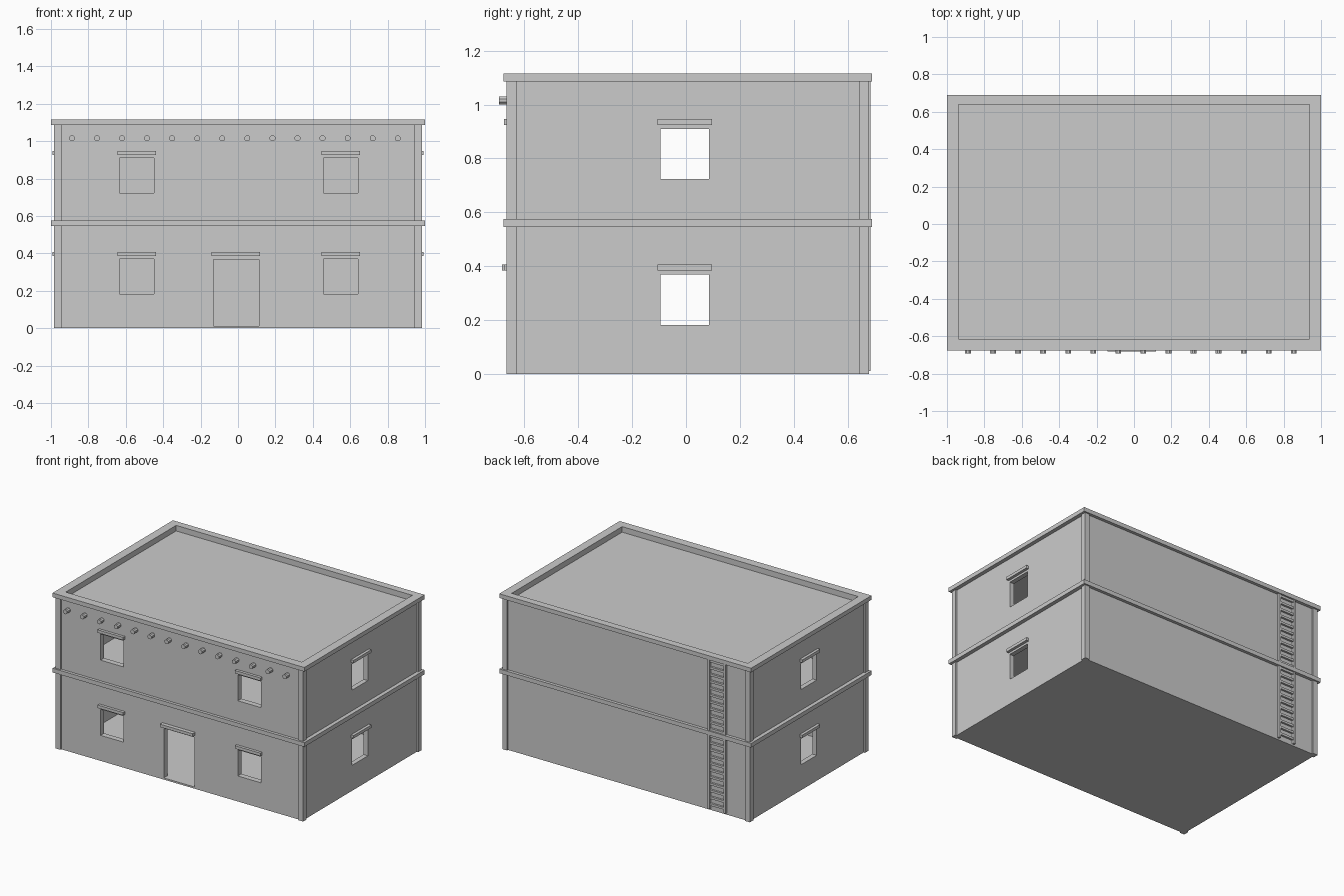
import bpy, bmesh, math
from mathutils import Matrix, Vector

if "Cube" in bpy.data.objects:
    bpy.data.objects.remove(bpy.data.objects["Cube"])


def make(name, bm):
    bmesh.ops.recalc_face_normals(bm, faces=bm.faces)
    me = bpy.data.meshes.new(name)
    bm.to_mesh(me)
    bm.free()
    ob = bpy.data.objects.new(name, me)
    bpy.context.collection.objects.link(ob)
    return ob


def boxes(name, items):
    """Each item is (x0, x1, y0, y1, z0, z1)."""
    bm = bmesh.new()
    for x0, x1, y0, y1, z0, z1 in items:
        mid = Vector((x0 + x1, y0 + y1, z0 + z1)) / 2
        size = (x1 - x0, y1 - y0, z1 - z0, 1)
        bmesh.ops.create_cube(bm, size=1, matrix=Matrix.Translation(mid) @ Matrix.Diagonal(size))
    return make(name, bm)


def ring(name, outer, inner, z0, z1):
    """Rectangular frame; outer and inner are (x0, x1, y0, y1)."""
    bm = bmesh.new()
    loops = []
    for z in (z0, z1):
        for x0, x1, y0, y1 in (outer, inner):
            loops.append([bm.verts.new((x, y, z)) for x, y in ((x0, y0), (x1, y0), (x1, y1), (x0, y1))])
    ob, ib, ot, it = loops
    for a, b in ((ob, ib), (ib, it), (it, ot), (ot, ob)):
        for i in range(4):
            j = (i + 1) % 4
            bm.faces.new((a[i], a[j], b[j], b[i]))
    return make(name, bm)


WALL = (-0.972, 0.972, -0.655, 0.668)
INNER = (-0.938, 0.938, -0.615, 0.638)
TRIM = (-1.0, 1.0, -0.676, 0.690)
SILLS = (0.183, 0.723)          # window bottoms on each storey
WIN_H = 0.187

# Hollow walls with door and window openings
walls = ring("walls", WALL, INNER, 0.0, 1.09)
holes = [(-0.131, 0.112, -0.8, -0.5, 0.012, 0.368)]
lintels = [(-0.142, 0.118, -0.683, -0.64, 0.385, 0.406)]
for z in SILLS:
    top = z + WIN_H
    lz0, lz1 = top + 0.015, top + 0.036
    for cx in (-0.541, 0.549):
        holes.append((cx - 0.092, cx + 0.092, -0.8, -0.5, z, top))
        lintels.append((cx - 0.102, cx + 0.102, -0.675, -0.64, lz0, lz1))
    for s in (-1, 1):
        holes.append((*sorted((s * 0.85, s * 1.1)), -0.094, 0.085, z, top))
        lintels.append((*sorted((s * 0.95, s * 0.992)), -0.105, 0.097, lz0, lz1))
cutter = boxes("opening_cutter", holes)
cutter.hide_render = True
mod = walls.modifiers.new("openings", 'BOOLEAN')
mod.operation = 'DIFFERENCE'
mod.solver = 'EXACT'
mod.object = cutter
bpy.context.view_layer.update()
cut_mesh = bpy.data.meshes.new_from_object(walls.evaluated_get(bpy.context.evaluated_depsgraph_get()))
walls.modifiers.clear()
walls.data = cut_mesh
bpy.data.objects.remove(cutter)

# Lintels over the openings
boxes("lintels", lintels)

# Floors and roof deck
x0, x1, y0, y1 = WALL
boxes("ground_floor", [(x0, x1, y0, y1, 0.0, 0.012)])
ix0, ix1, iy0, iy1 = INNER
boxes("upper_floor", [(ix0 - .01, ix1 + .01, iy0 - .01, iy1 + .01, 0.545, 0.573)])
boxes("roof_deck", [(ix0 - .01, ix1 + .01, iy0 - .01, iy1 + .01, 1.05, 1.075)])

# Corner pillars
boxes("corner_pillars", [(px, px + 0.038, py, py + 0.038, 0.0, 1.09)
                         for px in (-0.983, 0.945) for py in (-0.665, 0.641)])

# Storey band and parapet cap
ring("storey_band", TRIM, INNER, 0.545, 0.575)
ring("parapet_cap", TRIM, INNER, 1.085, 1.115)

# Row of round roof beam ends on the front
bm = bmesh.new()
for i in range(14):
    m = Matrix.Translation((-0.888 + i * 0.134, -0.663, 1.015)) @ Matrix.Rotation(math.pi / 2, 4, 'X')
    m = m @ Matrix.Rotation(math.pi / 8, 4, 'Z')
    bmesh.ops.create_cone(bm, cap_ends=True, segments=8, radius1=0.0165, radius2=0.0165, depth=0.06, matrix=m)
make("roof_beams", bm)

# Ladder on the back wall
boxes("ladder_rails", [(x - 0.008, x + 0.008, 0.666, 0.685, 0.012, 1.09) for x in (-0.785, -0.66)])
boxes("ladder_rungs", [(-0.785, -0.66, 0.667, 0.682, z - 0.008, z + 0.008)
                       for z in (0.045 + i * 0.049 for i in range(22))])
